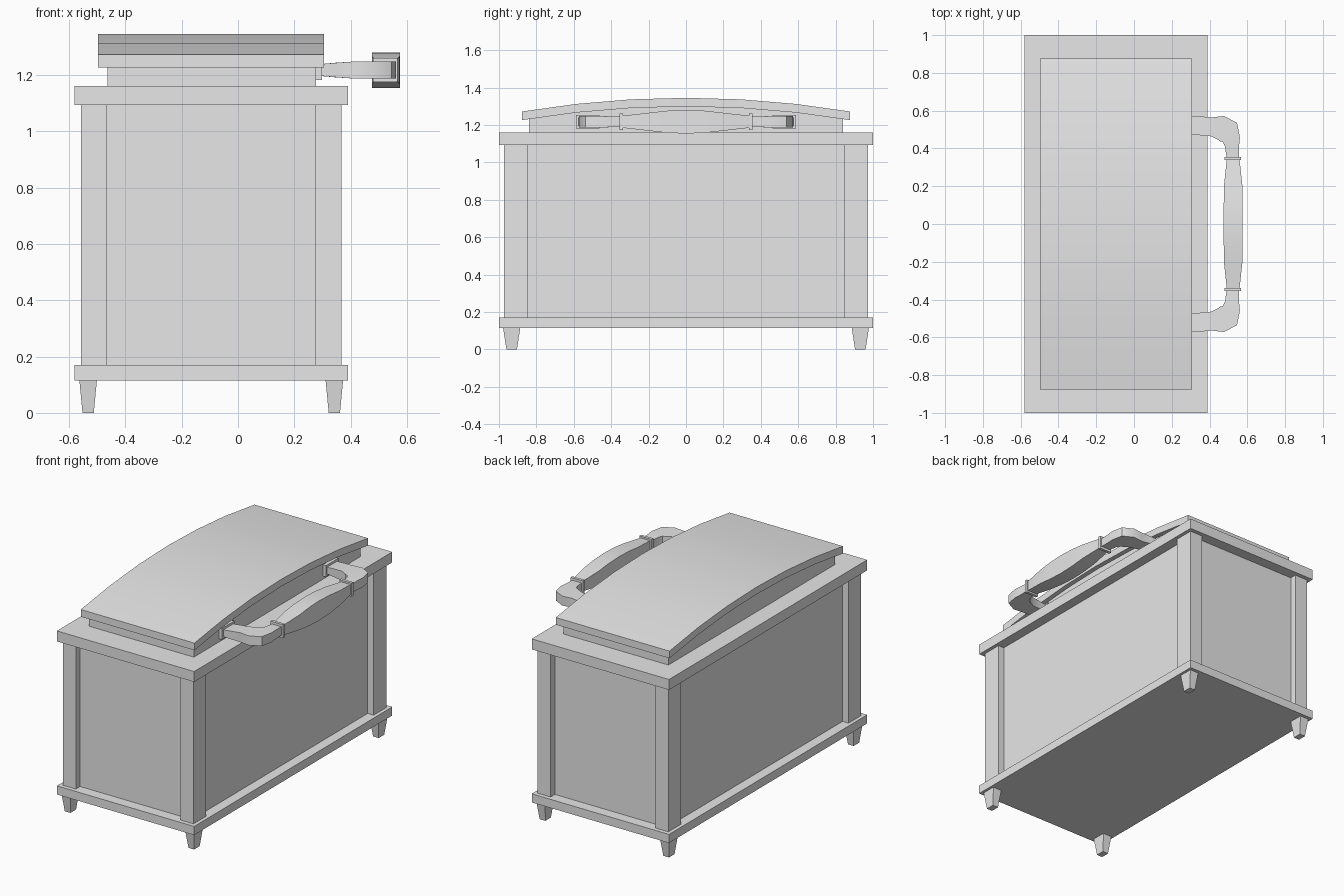
import bpy, bmesh, math
from mathutils import Vector

cube = bpy.data.objects.get("Cube")
if cube:
    bpy.data.objects.remove(cube, do_unlink=True)

grey = bpy.data.materials.new("plain_grey")
grey.use_nodes = True
COLOUR = (0.8, 0.8, 0.8, 1)
grey.diffuse_color = COLOUR
grey.node_tree.nodes["Principled BSDF"].inputs["Base Color"].default_value = COLOUR

CX = -0.095  # centre line of the chest


def loft(name, rings, smooth=False):
    """Skin a list of equal-length point rings and cap both ends."""
    bm = bmesh.new()
    loops = [[bm.verts.new(p) for p in ring] for ring in rings]
    n = len(loops[0])
    for a, b in zip(loops, loops[1:]):
        for i in range(n):
            j = (i + 1) % n
            bm.faces.new((a[i], a[j], b[j], b[i]))
    bm.faces.new(loops[0])
    bm.faces.new(loops[-1])
    bmesh.ops.recalc_face_normals(bm, faces=bm.faces)
    mesh = bpy.data.meshes.new(name)
    bm.to_mesh(mesh)
    bm.free()
    mesh.materials.append(grey)
    obj = bpy.data.objects.new(name, mesh)
    bpy.context.collection.objects.link(obj)
    if smooth:
        bpy.ops.object.select_all(action='DESELECT')
        obj.select_set(True)
        bpy.context.view_layer.objects.active = obj
        bpy.ops.object.shade_smooth_by_angle(angle=math.radians(35))
    return obj


def rect(x, y, z, hx, hy):
    return [(x + a * hx, y + b * hy, z) for a, b in ((-1, -1), (1, -1), (1, 1), (-1, 1))]


def box(name, x, y, hx, hy, z0, z1):
    return loft(name, [rect(x, y, z0, hx, hy), rect(x, y, z1, hx, hy)])


# Body, recessed between the corner posts
box("bottom_slab", CX, 0, 0.485, 1.0, 0.115, 0.17)
box("body_panels", CX, 0, 0.42, 0.93, 0.17, 1.093)
box("top_slab", CX, 0, 0.485, 1.0, 1.093, 1.16)

# Corner posts and tapered feet
for sx, side in ((-1, "right"), (1, "left")):
    for sy, end in ((-1, "front"), (1, "back")):
        box(f"{end}_{side}_post", CX + sx * 0.416, sy * 0.909, 0.046, 0.064, 0.17, 1.093)
        fx, fy = CX + sx * 0.437, sy * 0.932
        loft(f"{end}_{side}_foot", [rect(fx, fy, 0, 0.02, 0.028), rect(fx, fy, 0.115, 0.031, 0.046)])


# Arched lid: the same arc shapes the rim and its underside
def arc(y):
    return 0.073 * (1 - (y / 0.877) ** 2)


def arched(name, x0, x1, half, z_top, z_bottom):
    ys = [half * i / 3 - half for i in range(7)]
    profile = [(y, z_top + arc(y)) for y in ys]
    profile += [(y, z_bottom(y)) for y in reversed(ys)]
    return loft(name, [[(x, y, z) for y, z in profile] for x in (x0, x1)], True)


arched("lid_frame", -0.464, 0.276, 0.84, 1.24, lambda y: 1.16)
arched("lid", -0.497, 0.306, 0.877, 1.272, lambda y: 1.226 + arc(y))

# Carry handle on the left side of the lid
HZ = 1.217


def section(x, y, angle, half_w, half_h):
    """Rectangle across a path heading at the given angle in plan."""
    side = Vector((-math.sin(angle), math.cos(angle), 0)) * half_w
    up = Vector((0, 0, half_h))
    c = Vector((x, y, HZ))
    return [c - side - up, c + side - up, c + side + up, c - side + up]


def mirror_y(ring):
    return [(p.x, -p.y, p.z) for p in ring]


# Path stations: x, y, heading in degrees, half width, half height
elbow = [(0.28, 0.525, 0, 0.05, 0.02), (0.35, 0.52, -3, 0.05, 0.026),
         (0.41, 0.514, 0, 0.05, 0.03), (0.465, 0.507, -10, 0.066, 0.03),
         (0.497, 0.488, -45, 0.068, 0.03), (0.515, 0.447, -75, 0.047, 0.03),
         (0.519, 0.41, -90, 0.037, 0.029), (0.523, 0.35, -90, 0.033, 0.027)]
rings = [section(x, y, math.radians(a), w, h) for x, y, a, w, h in elbow]
loft("back_handle_elbow", rings, True)
loft("front_handle_elbow", [mirror_y(r) for r in rings], True)

for sy, end in ((-1, "front"), (1, "back")):
    box(f"{end}_handle_collar", 0.523, sy * 0.347, 0.043, 0.009, HZ - 0.043, HZ + 0.043)
    box(f"{end}_handle_plate", 0.286, sy * 0.525, 0.012, 0.063, HZ - 0.036, HZ + 0.036)

grip = [(0.34, 0.034, 0.032), (0.2, 0.049, 0.048), (0.1, 0.05, 0.059), (0, 0.05, 0.063)]
stations = grip + [(-y, w, h) for y, w, h in reversed(grip[:-1])]
loft("handle_grip", [section(0.525, y, -math.pi / 2, w, h) for y, w, h in stations], True)
